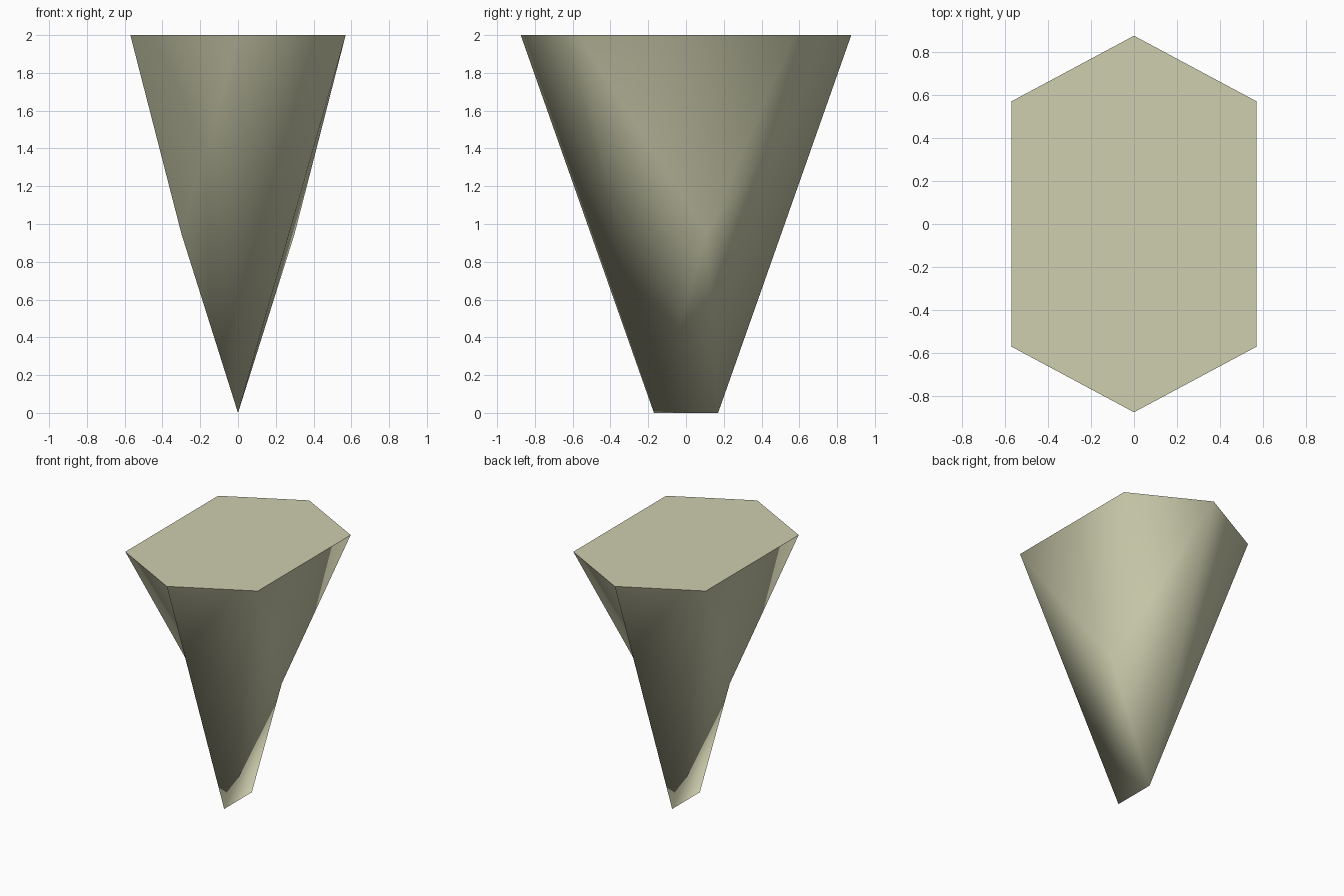
import bpy
import bmesh

cube = bpy.data.objects.get("Cube")
if cube:
    bpy.data.objects.remove(cube, do_unlink=True)

# Pale stone colour
COLOUR = (0.62, 0.62, 0.43, 1.0)
stone = bpy.data.materials.new("pale_stone")
stone.use_nodes = True
stone.diffuse_color = COLOUR
stone.node_tree.nodes["Principled BSDF"].inputs["Base Color"].default_value = COLOUR

# Half of the outline; the other half is the same points turned 180 degrees about z
HALF = {
    "front_right": (0.57, -0.57, 2.0),
    "back_right": (0.57, 0.57, 2.0),
    "back_tip": (0.0, 0.875, 2.0),
    "ridge": (0.30, 0.11, 0.95),
    "foot": (0.0, 0.17, 0.0),
}

bm = bmesh.new()
halves = []
for turn in (1, -1):
    halves.append({name: bm.verts.new((turn * x, turn * y, z))
                   for name, (x, y, z) in HALF.items()})

# Tapering, slightly twisted sides
for here, other in (halves, halves[::-1]):
    a, b, tip = here["front_right"], here["back_right"], here["back_tip"]
    ridge, foot = here["ridge"], here["foot"]
    far_foot, far_tip = other["foot"], other["back_tip"]
    for tri in ((a, b, ridge), (a, ridge, far_foot), (ridge, foot, far_foot),
                (b, tip, ridge), (tip, foot, ridge), (far_tip, a, far_foot)):
        bm.faces.new(tri).smooth = True

# Flat hexagonal top with a crisp rim
rim = [half[name] for half in halves
       for name in ("front_right", "back_right", "back_tip")]
top = bm.faces.new(rim)
top.smooth = False
for edge in top.edges:
    edge.smooth = False
bmesh.ops.recalc_face_normals(bm, faces=bm.faces)

mesh = bpy.data.meshes.new("tapered_shard")
bm.to_mesh(mesh)
bm.free()
mesh.materials.append(stone)
shard = bpy.data.objects.new("tapered_shard", mesh)
bpy.context.collection.objects.link(shard)
